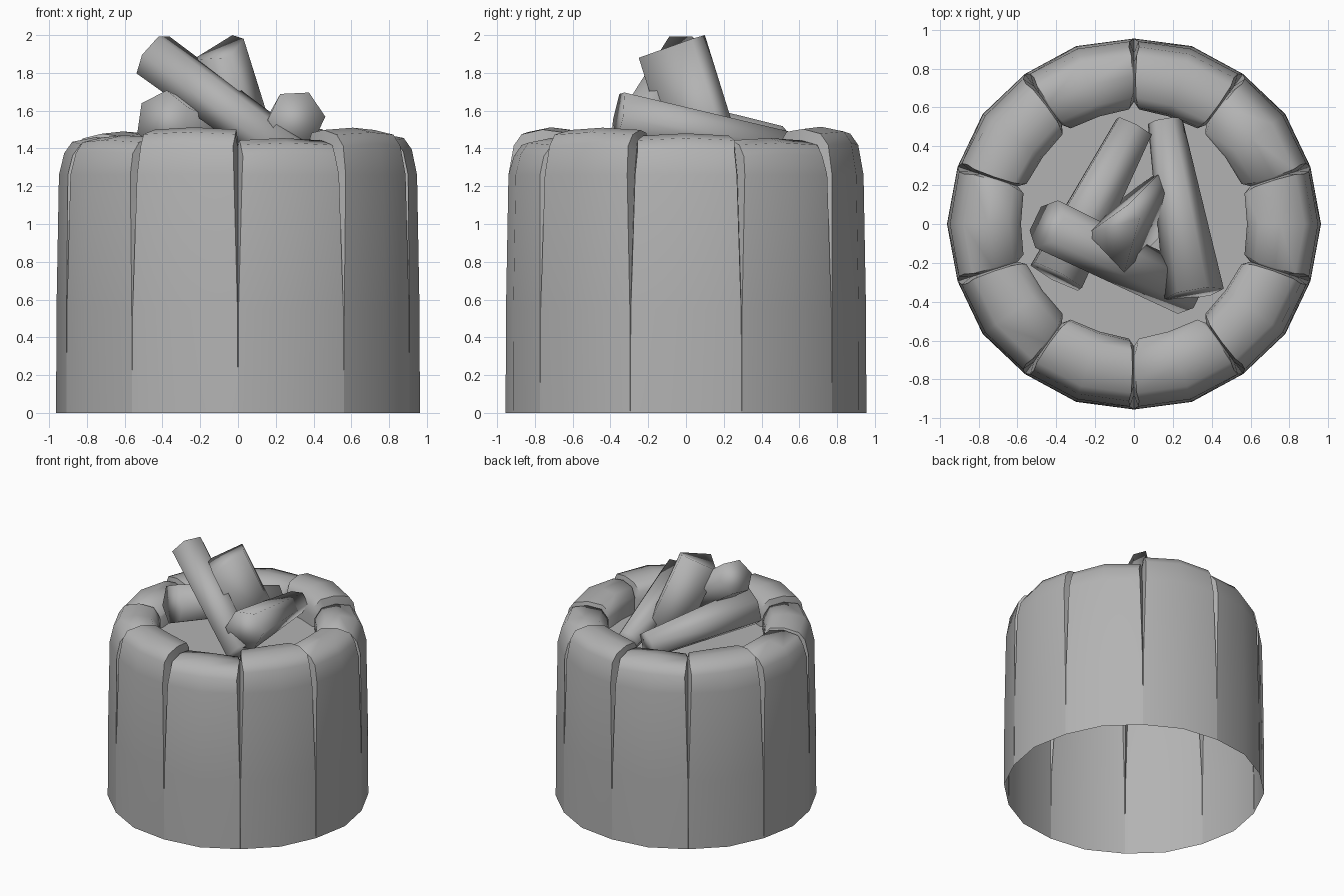
import bpy, bmesh
from math import cos, sin, radians, pi
from mathutils import Vector

if "Cube" in bpy.data.objects:
    bpy.data.objects.remove(bpy.data.objects["Cube"])

GREY = bpy.data.materials.new("dull_grey")
GREY.diffuse_color = (0.45, 0.45, 0.45, 1)
GREY.use_nodes = True
GREY.node_tree.nodes["Principled BSDF"].inputs["Base Color"].default_value = GREY.diffuse_color


def finish(name, bm, angle):
    bmesh.ops.remove_doubles(bm, verts=bm.verts, dist=0.0005)
    bmesh.ops.recalc_face_normals(bm, faces=bm.faces)
    me = bpy.data.meshes.new(name)
    bm.to_mesh(me)
    bm.free()
    me.materials.append(GREY)
    ob = bpy.data.objects.new(name, me)
    bpy.context.collection.objects.link(ob)
    bpy.ops.object.select_all(action='DESELECT')
    ob.select_set(True)
    bpy.context.view_layer.objects.active = ob
    bpy.ops.object.shade_smooth_by_angle(angle=radians(angle))
    return ob


# Stone ring: ten rounded stones separated by tapering V grooves, open below.
# profile rows: radius, height, groove half width, groove depth, follows stone top
PROFILE = [
    (0.955, 0.00, 0.000, 0.000, 0),
    (0.953, 0.55, 0.003, 0.005, 0),
    (0.940, 1.26, 0.022, 0.060, 0),
    (0.912, 1.42, 0.026, 0.060, 1),
    (0.870, 1.48, 0.014, 0.035, 1),
    (0.760, 1.505, 0.008, 0.030, 1),
    (0.650, 1.49, 0.010, 0.030, 1),
    (0.600, 1.43, 0.022, 0.035, 1),
    (0.590, 1.36, 0.026, 0.040, 0),
    (0.590, 1.22, 0.026, 0.040, 0),
]
# top height of each stone, counter-clockwise from the +x side
TOPS = [1.48, 1.455, 1.515, 1.48, 1.49, 1.46, 1.47, 1.512, 1.455, 1.51]


def column(bm, stone, kind):
    side = {'mid': 0, 'end': 1}.get(kind, -1)
    a = radians(36 * stone + 18 * side)
    verts = []
    for i, (r, z, w, d, top) in enumerate(PROFILE):
        off = -side * w
        if kind == 'groove':
            h = min(TOPS[stone], TOPS[stone - 1])
            r += d if i > 5 else -d
            z += (h - 1.5 - 0.03) if top else 0
            off = 0
        else:
            z += (TOPS[stone] - 1.505 - 0.012 * abs(side)) if top else 0
            if kind == 'mid':
                r += 0.008 if i < 5 else -0.008
        verts.append(bm.verts.new((r * cos(a) - off * sin(a),
                                   r * sin(a) + off * cos(a), z)))
    return verts


bm = bmesh.new()
cols = [column(bm, s, kind) for s in range(10)
        for kind in ('groove', 'start', 'mid', 'end')]
for c, n in zip(cols, cols[1:] + cols[:1]):
    for i in range(len(PROFILE) - 1):
        bm.faces.new((c[i], n[i], n[i + 1], c[i + 1]))
finish("stone_ring", bm, 52)

# Bed inside the ring
bm = bmesh.new()
bmesh.ops.create_circle(bm, cap_ends=True, segments=20, radius=0.65)
bmesh.ops.translate(bm, verts=bm.verts, vec=(0, 0, 1.27))
finish("fire_bed", bm, 30)


# Logs: prisms between two rings of points, softly shaded all over
def prism(name, ring_a, ring_b):
    bm = bmesh.new()
    a = [bm.verts.new(p) for p in ring_a]
    b = [bm.verts.new(p) for p in ring_b]
    for k in range(len(a)):
        j = (k + 1) % len(a)
        bm.faces.new((a[k], a[j], b[j], b[k]))
    bm.faces.new(a)
    bm.faces.new(b)
    finish(name, bm, 180)


def log(name, p, q, r1, r2, roll):
    p, q = Vector(p), Vector(q)
    rot = (q - p).to_track_quat('Z', 'Y')
    ring = [Vector((cos(roll + k * pi / 3), sin(roll + k * pi / 3), 0))
            for k in range(6)]
    prism(name, [p + rot @ (v * r1) for v in ring],
          [q + rot @ (v * r2) for v in ring])


log("leaning_log", (-0.45, 0.00, 1.895), (0.28, -0.35, 1.36), 0.135, 0.125, 0.0)
log("right_log", (0.31, -0.36, 1.56), (0.16, 0.53, 1.41), 0.155, 0.09, 1.0)
log("left_log", (-0.40, -0.27, 1.55), (0.0, 0.50, 1.41), 0.16, 0.11, 0.6)

# Split log standing in the middle, wedge-shaped in section
wedge = [Vector(p) for p in ((-0.24, -0.05, 1.87), (-0.05, -0.25, 1.88),
                             (0.03, 0.03, 1.98), (-0.03, 0.10, 2.0))]
prism("split_log", wedge, [p + Vector((0.20, 0.20, -0.64)) for p in wedge])
